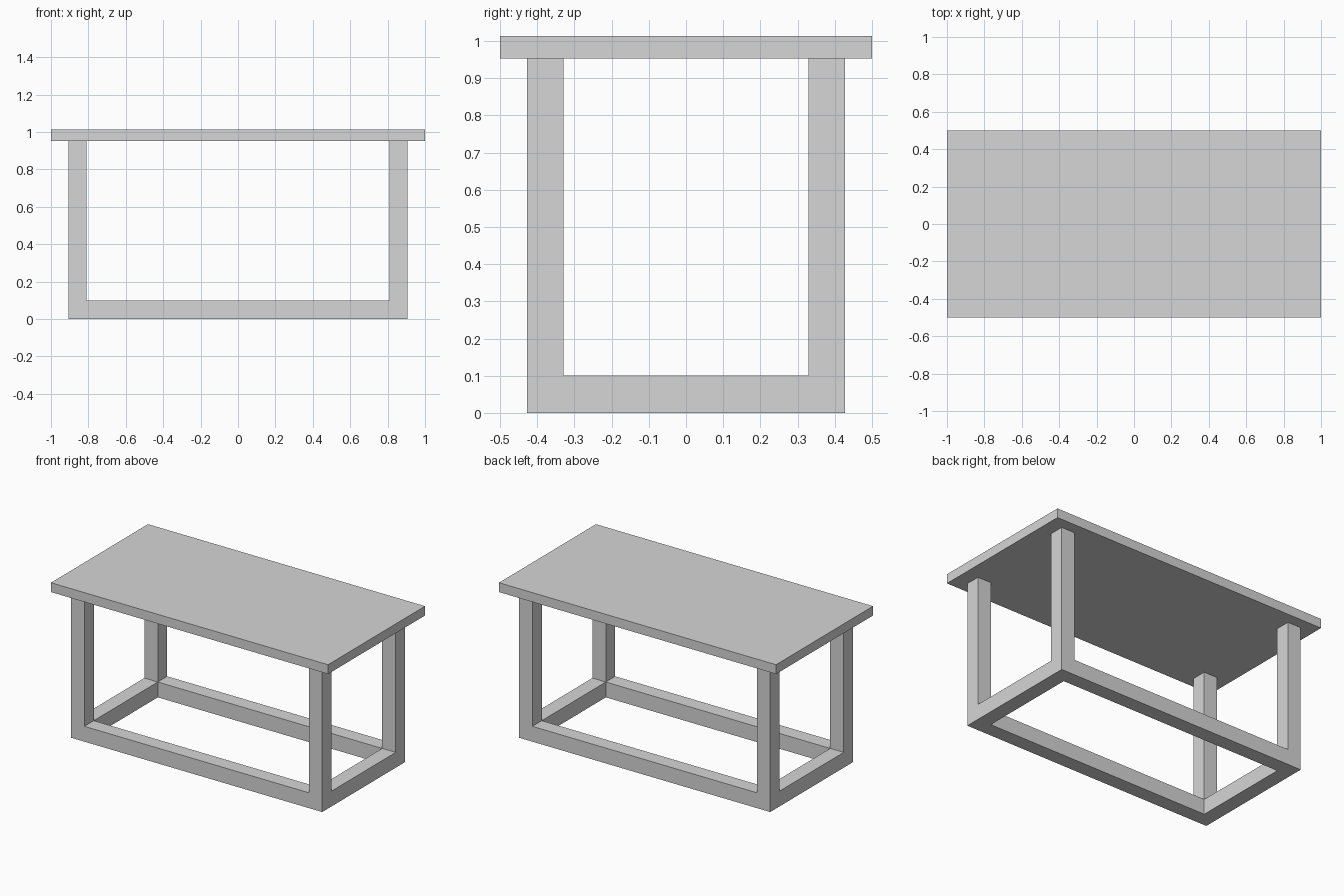
import bpy, bmesh

if "Cube" in bpy.data.objects:
    bpy.data.objects.remove(bpy.data.objects["Cube"])

# One plain light grey for the whole table
grey = bpy.data.materials.new("light_grey")
grey.diffuse_color = (0.67, 0.67, 0.67, 1)
grey.use_nodes = True
grey.node_tree.nodes["Principled BSDF"].inputs["Base Color"].default_value = grey.diffuse_color

XS = (-0.907, -0.81, 0.81, 0.907)    # outer and inner leg edges
YS = (-0.427, -0.33, 0.33, 0.427)
RAIL_H, TOP_Z0, TOP_Z1 = 0.10, 0.953, 1.014


def finish(name, bm):
    bmesh.ops.recalc_face_normals(bm, faces=bm.faces[:])
    mesh = bpy.data.meshes.new(name)
    bm.to_mesh(mesh)
    bm.free()
    mesh.materials.append(grey)
    bpy.context.collection.objects.link(bpy.data.objects.new(name, mesh))


def raise_faces(bm, faces, dz):
    new = bmesh.ops.extrude_face_region(bm, geom=faces)["geom"]
    verts = [g for g in new if isinstance(g, bmesh.types.BMVert)]
    bmesh.ops.translate(bm, verts=verts, vec=(0, 0, dz))


# Frame: floor ring of rails, with legs drawn up from its four corners
bm = bmesh.new()
grid = [[bm.verts.new((x, y, 0)) for y in YS] for x in XS]
base = [bm.faces.new((grid[i][j], grid[i + 1][j], grid[i + 1][j + 1], grid[i][j + 1]))
        for i in range(3) for j in range(3) if (i, j) != (1, 1)]
bmesh.ops.duplicate(bm, geom=base)  # keeps the underside closed
raise_faces(bm, base, RAIL_H)
bmesh.ops.delete(bm, geom=[f for f in base if f.is_valid], context='FACES_ONLY')
bmesh.ops.remove_doubles(bm, verts=bm.verts[:], dist=1e-5)
corners = [f for f in bm.faces
           if all(abs(v.co.z - RAIL_H) < 1e-4 for v in f.verts)
           and abs(f.calc_center_median().x) > 0.81
           and abs(f.calc_center_median().y) > 0.33]
raise_faces(bm, corners, TOP_Z0 - RAIL_H)
bmesh.ops.delete(bm, geom=[f for f in corners if f.is_valid], context='FACES_ONLY')
finish("leg_frame", bm)

# Tabletop: flat slab
bm = bmesh.new()
bmesh.ops.create_cube(bm, size=1)
bmesh.ops.scale(bm, verts=bm.verts[:], vec=(2, 1, TOP_Z1 - TOP_Z0))
bmesh.ops.translate(bm, verts=bm.verts[:], vec=(0, 0, (TOP_Z0 + TOP_Z1) / 2))
finish("tabletop", bm)
